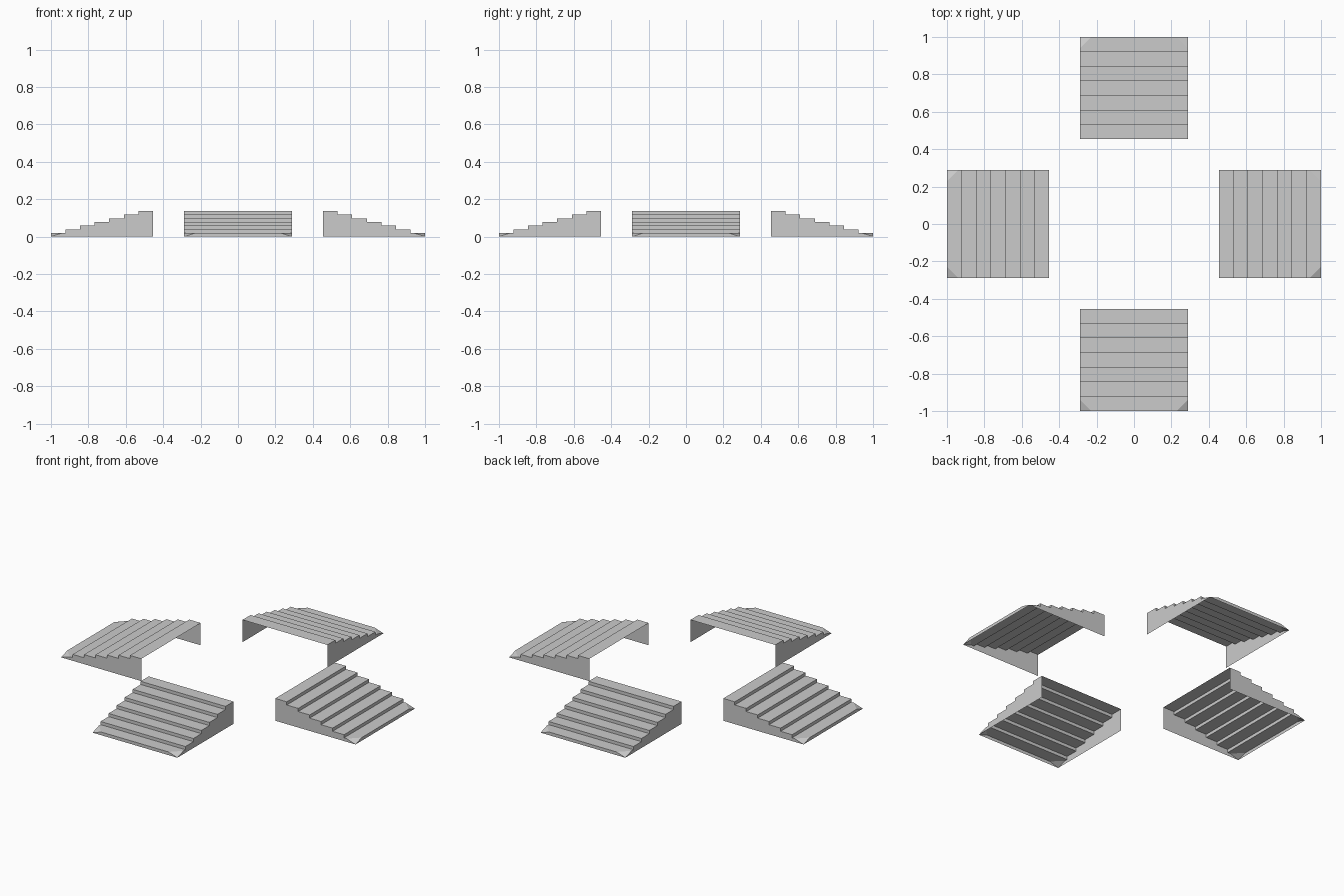
import bpy, bmesh, math
from mathutils import Matrix

if "Cube" in bpy.data.objects:
    bpy.data.objects.remove(bpy.data.objects["Cube"])

N = 7                # steps
OUT, INN = 1.0, 0.455
W = 0.288            # half width
H = 0.137            # total height
CUT = 0.06           # sloped corner on the lowest step
D = (OUT - INN) / N
R = H / N


def stair(name, angle):
    bm = bmesh.new()

    def face(pts):
        bm.faces.new([bm.verts.new(p) for p in pts])

    # risers and treads, climbing from -y towards the centre
    for i in range(N):
        y0, y1 = -OUT + i * D, -OUT + (i + 1) * D
        z0, z1 = i * R, (i + 1) * R
        if i == 0:
            # lowest step with its two corners sloped down to the floor
            face([(-W, y0, 0), (W, y0, 0), (W - CUT, y0, z1), (-W + CUT, y0, z1)])
            face([(-W + CUT, y0, z1), (W - CUT, y0, z1), (W, y0 + CUT, z1),
                  (W, y1, z1), (-W, y1, z1), (-W, y0 + CUT, z1)])
            face([(W, y0, 0), (W, y0 + CUT, z1), (W - CUT, y0, z1)])
            face([(-W, y0, 0), (-W + CUT, y0, z1), (-W, y0 + CUT, z1)])
        else:
            face([(-W, y0, z0), (W, y0, z0), (W, y0, z1), (-W, y0, z1)])
            face([(-W, y0, z1), (W, y0, z1), (W, y1, z1), (-W, y1, z1)])

    # stepped side walls; underside and inner end stay open
    prof = [(-OUT, 0), (-INN, 0), (-INN, H)]
    for i in range(N - 1, 0, -1):
        y = -OUT + i * D
        prof += [(y, (i + 1) * R), (y, i * R)]
    prof.append((-OUT + CUT, R))
    face([(W, y, z) for y, z in prof])
    face([(-W, y, z) for y, z in reversed(prof)])

    bmesh.ops.remove_doubles(bm, verts=bm.verts, dist=1e-5)
    bm.transform(Matrix.Rotation(angle, 4, 'Z'))
    me = bpy.data.meshes.new(name)
    bm.to_mesh(me)
    bm.free()
    bpy.context.collection.objects.link(bpy.data.objects.new(name, me))


# four flights around the open centre
for k, side in enumerate(("front", "right", "back", "left")):
    stair(side + "_stairs", k * math.pi / 2)
